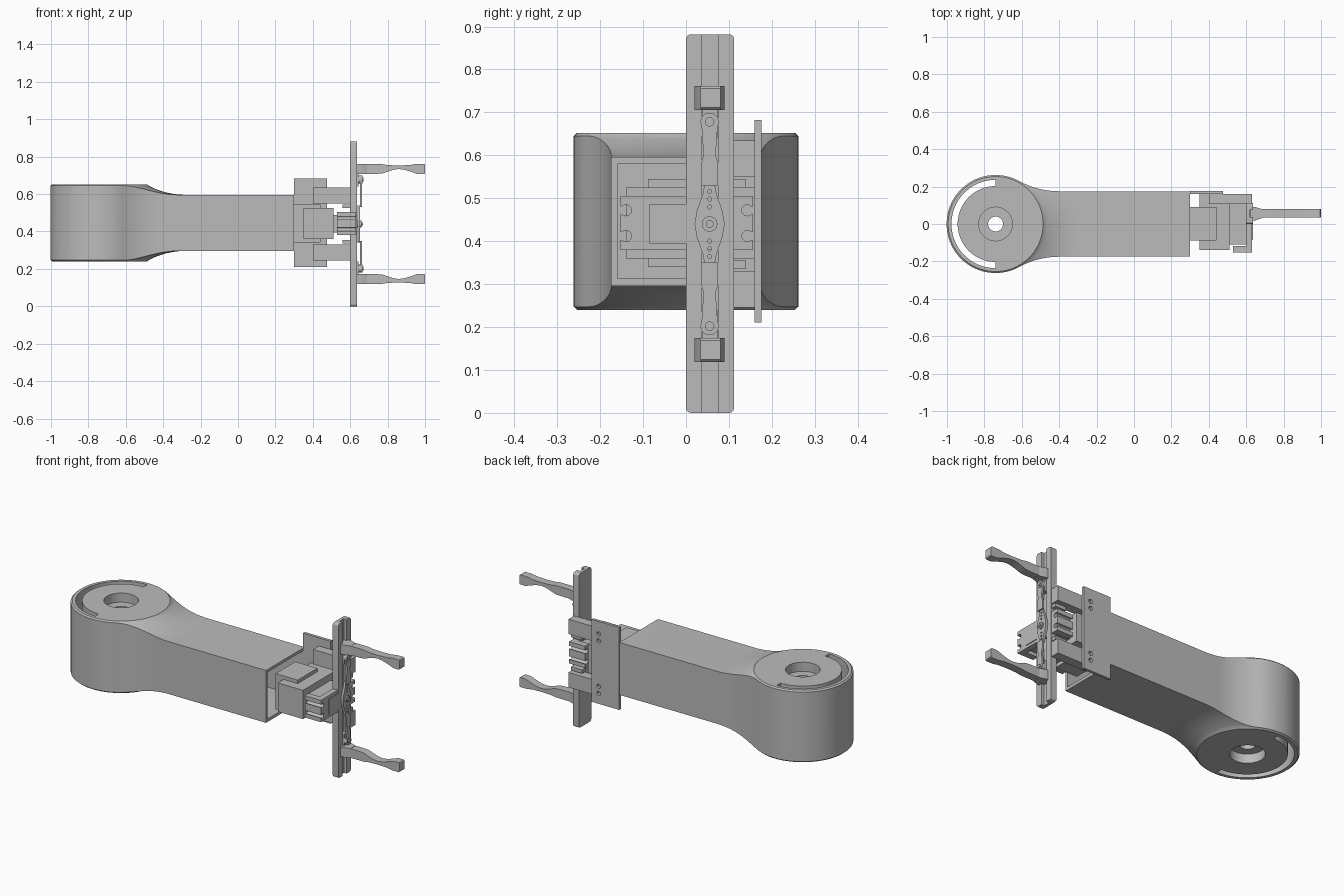
import bpy, bmesh, math
from mathutils import Vector

cube = bpy.data.objects.get("Cube")
if cube:
    bpy.data.objects.remove(cube, do_unlink=True)

grey = bpy.data.materials.new("plain grey")
grey.use_nodes = True
GREY = (0.5, 0.5, 0.5, 1)
grey.diffuse_color = GREY
grey.node_tree.nodes["Principled BSDF"].inputs["Base Color"].default_value = GREY

MID = 0.44       # height of the gripper axis
HUB = -0.74      # x of the hub axis
RAIL_Y = 0.055   # y of the gripper axis


def finish(bm, name):
    bmesh.ops.recalc_face_normals(bm, faces=bm.faces)
    me = bpy.data.meshes.new(name)
    bm.to_mesh(me)
    bm.free()
    me.materials.append(grey)
    ob = bpy.data.objects.new(name, me)
    bpy.context.collection.objects.link(ob)
    return ob


def prism(name, pts, axis, lo, hi):
    """Extrude a 2D outline along an axis from lo to hi."""
    place = {"x": lambda a, b, t: (t, a, b),
             "y": lambda a, b, t: (a, t, b),
             "z": lambda a, b, t: (a, b, t)}[axis]
    bm = bmesh.new()
    rings = [[bm.verts.new(place(a, b, t)) for a, b in pts] for t in (lo, hi)]
    for ring in rings:
        bm.faces.new(ring)
    for i in range(len(pts)):
        j = (i + 1) % len(pts)
        bm.faces.new((rings[0][i], rings[0][j], rings[1][j], rings[1][i]))
    return finish(bm, name)


def box(name, x0, x1, y0, y1, z0, z1):
    return prism(name, [(x0, y0), (x1, y0), (x1, y1), (x0, y1)], "z", z0, z1)


def arc(cx, cy, r, start, end, n):
    angles = [math.radians(start + (end - start) * i / n) for i in range(n + 1)]
    return [(cx + r * math.cos(a), cy + r * math.sin(a)) for a in angles]


def disc(name, a, b, r, axis, lo, hi, n=32):
    return prism(name, arc(a, b, r, 0, 360, n)[:-1], axis, lo, hi)


def boolean(ob, cutters, operation="DIFFERENCE"):
    for c in cutters:
        m = ob.modifiers.new("cut", "BOOLEAN")
        m.operation, m.solver, m.object = operation, "EXACT", c
        bpy.context.view_layer.update()
        deps = bpy.context.evaluated_depsgraph_get()
        me = bpy.data.meshes.new_from_object(ob.evaluated_get(deps))
        ob.modifiers.clear()
        ob.data = me
        bpy.data.objects.remove(c, do_unlink=True)
    return ob


def lathe(name, profile):
    """Revolve (radius, z) points around the hub axis."""
    bm = bmesh.new()
    vs = [bm.verts.new((HUB + r, 0, z)) for r, z in profile]
    es = [bm.edges.new(pair) for pair in zip(vs, vs[1:])]
    bmesh.ops.spin(bm, geom=vs + es, cent=(HUB, 0, 0), axis=(0, 0, 1),
                   angle=math.tau, steps=96, use_duplicate=False)
    bmesh.ops.remove_doubles(bm, verts=bm.verts, dist=1e-4)
    return finish(bm, name)


# Arm housing: plan outline with a round hub blending into a straight arm
HUB_R, HALF, BLEND = 0.262, 0.175, 0.446
turn = math.degrees(math.acos(0.34 / (HUB_R + BLEND)))
side = arc(HUB + 0.34, HALF + BLEND, BLEND, -90, turn - 180, 14)
outline = ([(0.3, HALF)] + side
           + arc(HUB, 0, HUB_R, turn, 360 - turn, 72)[1:-1]
           + [(x, -y) for x, y in reversed(side)] + [(0.3, -HALF)])
housing = prism("arm_housing", outline, "z", 0.24, 0.652)

# Top and bottom step down around the hub in a hollow curve
MID_Z, FLAT, FILLET = 0.446, 0.15, 0.425
curve = []
for i in range(13):
    r = 0.26 + 0.2 * i / 12
    curve.append((r, FLAT + FILLET - math.sqrt(FILLET ** 2 - (0.46 - r) ** 2)))
half = [(0, 0.21), (0.25, 0.21)] + curve + [(1.2, FLAT)]
profile = ([(r, MID_Z + h) for r, h in half]
           + [(r, MID_Z - h) for r, h in reversed(half)])
boolean(housing, [lathe("step_form", profile)], "INTERSECT")

# Hollow arm, curved hub slot, shaft hole and its two recesses
slot = arc(HUB, 0, 0.236, 90, 270, 40) + arc(HUB, 0, 0.203, 270, 90, 40)
boolean(housing, [
    box("cavity", -0.42, 0.4, -0.16, 0.16, 0.313, 0.58),
    prism("slot", slot, "z", 0.1, 0.8),
    disc("shaft_hole", HUB, 0, 0.04, "z", 0.1, 0.8),
    disc("upper_recess", HUB, 0, 0.09, "z", 0.6, 0.8, 48),
    disc("lower_recess", HUB, 0, 0.09, "z", 0.1, 0.292, 48)])

# Mounting plate with screw holes
plate = box("mounting_plate", 0.3, 0.475, 0.16, 0.176, 0.21, 0.682)
boolean(plate, [disc("screw_hole", 0.43, MID + s * d, 0.012, "y", 0.1, 0.3, 20)
                for s in (1, -1) for d in (0.13, 0.17)])

# Servo: rear case, main case, front case
box("servo_rear_case", 0.3, 0.44, -0.088, 0.09, 0.34, 0.545)
box("servo_main_case", 0.35, 0.51, -0.14, 0.16, 0.36, 0.525)
box("servo_front_case", 0.51, 0.605, -0.11, 0.11, 0.395, 0.487)

# Servo ears, slotted into fins at both ends
ears = box("servo_ears", 0.53, 0.632, -0.153, 0.156, 0.38, 0.505)
cuts = [box("ear_hollow", 0.5, 0.6, -0.118, 0.118, 0.3, 0.6)]
for end, inner in ((-0.2, -0.14), (0.2, 0.143)):
    for z in (0.412, 0.472):
        cuts.append(box("ear_slot", 0.5, 0.7, min(end, inner), max(end, inner),
                        z - 0.009, z + 0.009))
        cuts.append(disc("ear_hole", inner, z, 0.013, "x", 0.5, 0.7, 20))
boolean(ears, cuts)
box("servo_face", 0.6, 0.636, -0.085, 0.0, 0.395, 0.487)

# Rail with rounded corners and a guide groove
corners = []
for y, z, a in ((0.1, 0.87, 0), (0.012, 0.87, 90), (0.012, 0.012, 180), (0.1, 0.012, 270)):
    corners += arc(y, z, 0.012, a, a + 90, 5)
rail = prism("rail", corners, "x", 0.6, 0.636)
boolean(rail, [box("groove", 0.618, 0.7, 0.037, 0.075, -0.1, 1.0)])

# Servo horn with a row of small holes and a centre screw
right_edge = [(0.005, -0.1), (0.012, -0.092), (0.016, -0.07), (0.03, -0.03),
              (0.035, 0), (0.03, 0.03), (0.016, 0.07), (0.012, 0.092), (0.005, 0.1)]
horn = prism("servo_horn", [(RAIL_Y + y, MID + z) for y, z in right_edge]
             + [(RAIL_Y - y, MID + z) for y, z in reversed(right_edge)], "x", 0.638, 0.652)
boolean(horn, [disc("horn_hole", RAIL_Y, MID + s * d, 0.005, "x", 0.6, 0.7, 12)
               for s in (1, -1) for d in (0.04, 0.058, 0.076)])
disc("horn_hub", RAIL_Y, MID, 0.018, "x", 0.6, 0.66)
disc("horn_screw", RAIL_Y, MID, 0.009, "x", 0.66, 0.667, 20)

# Finger outline, as (x, distance from the gripper axis)
wave = [(0.64, 0.268), (0.74, 0.268), (0.77, 0.27), (0.8, 0.28), (0.83, 0.29),
        (0.86, 0.294), (0.89, 0.29), (0.92, 0.281), (0.95, 0.27), (0.965, 0.266),
        (0.995, 0.266), (1.0, 0.271), (1.0, 0.316), (0.995, 0.321), (0.95, 0.321),
        (0.92, 0.315), (0.86, 0.313), (0.8, 0.315), (0.77, 0.32), (0.64, 0.32)]
link_shape = [(-0.02, 0.09), (0.02, 0.09), (0.02, 0.14), (0.014, 0.16), (0.02, 0.245),
              (-0.02, 0.245), (-0.014, 0.16), (-0.02, 0.14)]
foot_shape = [(0.62, 0.02), (0.65, 0.02), (0.69, 0.034), (0.69, 0.078),
              (0.65, 0.09), (0.62, 0.09)]

for s, label in ((1, "upper"), (-1, "lower")):
    def up(d, s=s):
        return MID + s * d

    def span(a, b, s=s):
        return sorted((MID + s * a, MID + s * b))

    # Bracket arm joining the plate and the rail
    box(label + "_bracket_arm", 0.4, 0.632, 0.108, 0.161, *span(0.11, 0.195))
    box(label + "_bracket_stop", 0.56, 0.63, 0.11, 0.14, *span(0.085, 0.105))
    # Push link with a round pivot
    prism(label + "_link", [(RAIL_Y + y, up(d)) for y, d in link_shape], "x", 0.652, 0.662)
    disc(label + "_link_eye", RAIL_Y, up(0.238), 0.021, "x", 0.645, 0.665)
    disc(label + "_link_pin", RAIL_Y, up(0.238), 0.011, "x", 0.62, 0.67, 20)
    # Sliding finger
    prism(label + "_finger_foot", foot_shape, "z", *span(0.266, 0.321))
    prism(label + "_finger", [(x, up(d)) for x, d in wave], "y", 0.034, 0.08)
    box(label + "_slider", 0.619, 0.645, 0.039, 0.073, *span(0.2, 0.32))

# Smooth the curves, keep the edges crisp
for ob in bpy.context.view_layer.objects:
    ob.select_set(ob.type == "MESH")
bpy.context.view_layer.objects.active = housing
bpy.ops.object.shade_smooth_by_angle(angle=math.radians(30))
